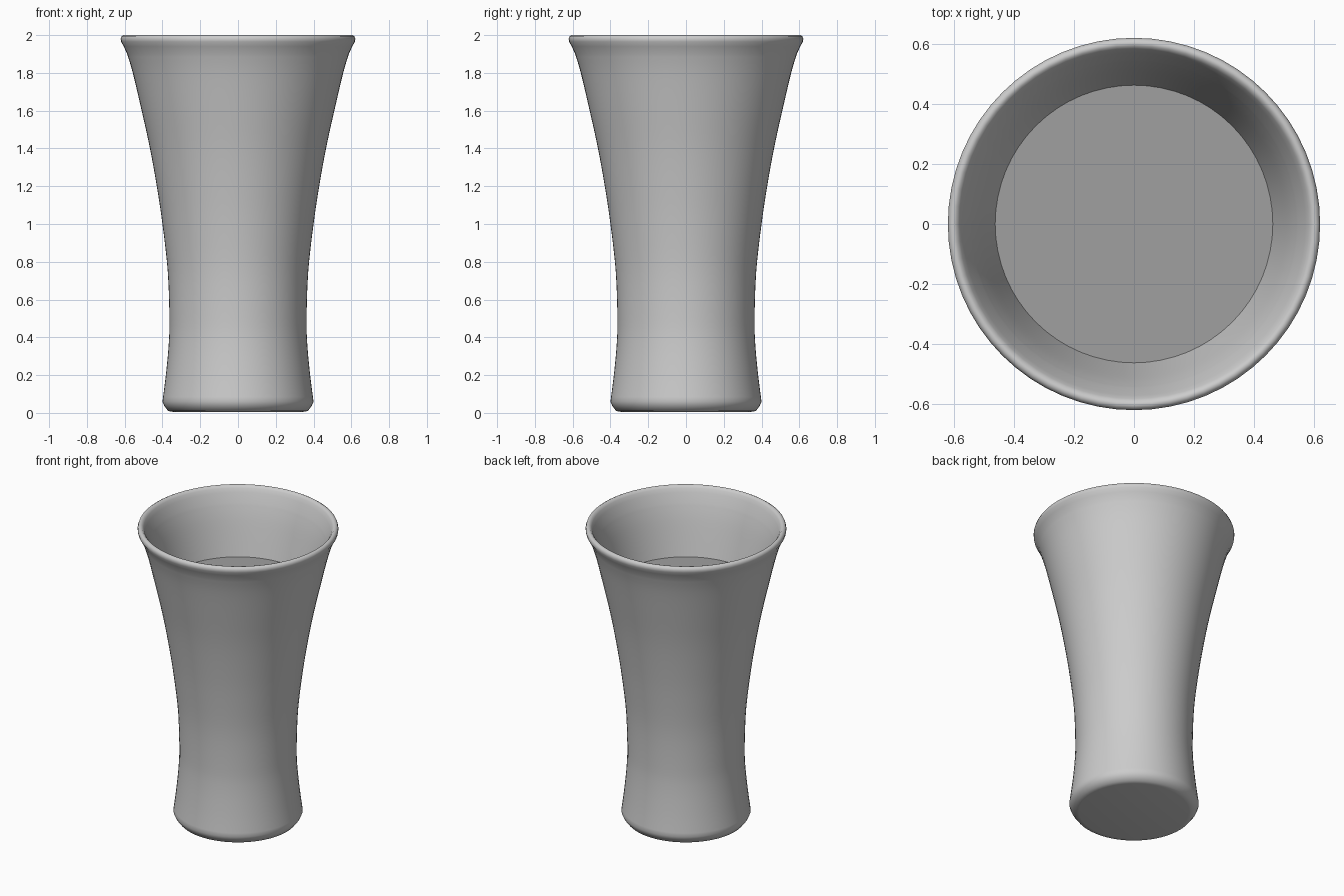
import bpy, bmesh, math

if "Cube" in bpy.data.objects:
    bpy.data.objects.remove(bpy.data.objects["Cube"])

SEGS = 64
WALL = 0.04


def add_object(name, bm):
    bmesh.ops.remove_doubles(bm, verts=bm.verts, dist=1e-5)
    bmesh.ops.recalc_face_normals(bm, faces=bm.faces)
    mesh = bpy.data.meshes.new(name)
    bm.to_mesh(mesh)
    bm.free()
    obj = bpy.data.objects.new(name, mesh)
    bpy.context.collection.objects.link(obj)
    bpy.context.view_layer.objects.active = obj
    obj.select_set(True)
    bpy.ops.object.shade_smooth_by_angle(angle=math.radians(60))
    obj.select_set(False)
    return obj


def lathe(name, profile):
    bm = bmesh.new()
    verts = [bm.verts.new((r, 0, z)) for r, z in profile]
    edges = [bm.edges.new(p) for p in zip(verts, verts[1:])]
    bmesh.ops.spin(bm, geom=verts + edges, cent=(0, 0, 0), axis=(0, 0, 1),
                   angle=2 * math.pi, steps=SEGS, use_merge=True)
    return add_object(name, bm)


def smooth_curve(pts, steps=4):
    # Catmull-Rom interpolation of the profile points
    p = [pts[0]] + pts + [pts[-1]]
    out = []
    for a, b, c, d in zip(p, p[1:], p[2:], p[3:]):
        for i in range(steps):
            t = i / steps
            out.append(tuple(0.5 * (2 * q + (r - o) * t
                       + (2 * o - 5 * q + 4 * r - s) * t * t
                       + (3 * q - o - 3 * r + s) * t ** 3)
                       for o, q, r, s in zip(a, b, c, d)))
    return out + [pts[-1]]


# Vase: flared outer wall, rounded lip, inner wall and floor
side = smooth_curve([(0.40, 0.06), (0.382, 0.2), (0.367, 0.36), (0.363, 0.5),
                     (0.372, 0.75), (0.40, 1.0), (0.43, 1.2), (0.466, 1.4),
                     (0.51, 1.6), (0.557, 1.8), (0.587, 1.9)])
foot = [(0, 0.005), (0.34, 0.005), (0.37, 0.01), (0.391, 0.038)]
lip = [(0.605, 1.94), (0.619, 1.965), (0.621, 1.98), (0.616, 1.994),
       (0.605, 2.0), (0.594, 1.998), (0.583, 1.985), (0.572, 1.96)]
inner = [(r - WALL, z) for r, z in reversed(side) if z > 0.1]
lathe("vase", foot + side + lip + inner + [(0, 0.1)])

# Fill surface inside the vase
fill = lathe("fill_surface", [(0, 1.57), (0.465, 1.57)])
mat = bpy.data.materials.new("fill_grey")
mat.diffuse_color = (0.35, 0.35, 0.35, 1)
mat.use_nodes = True
mat.node_tree.nodes["Principled BSDF"].inputs["Base Color"].default_value = mat.diffuse_color
fill.data.materials.append(mat)
if fill.data.polygons[0].normal.z < 0:
    fill.data.flip_normals()
